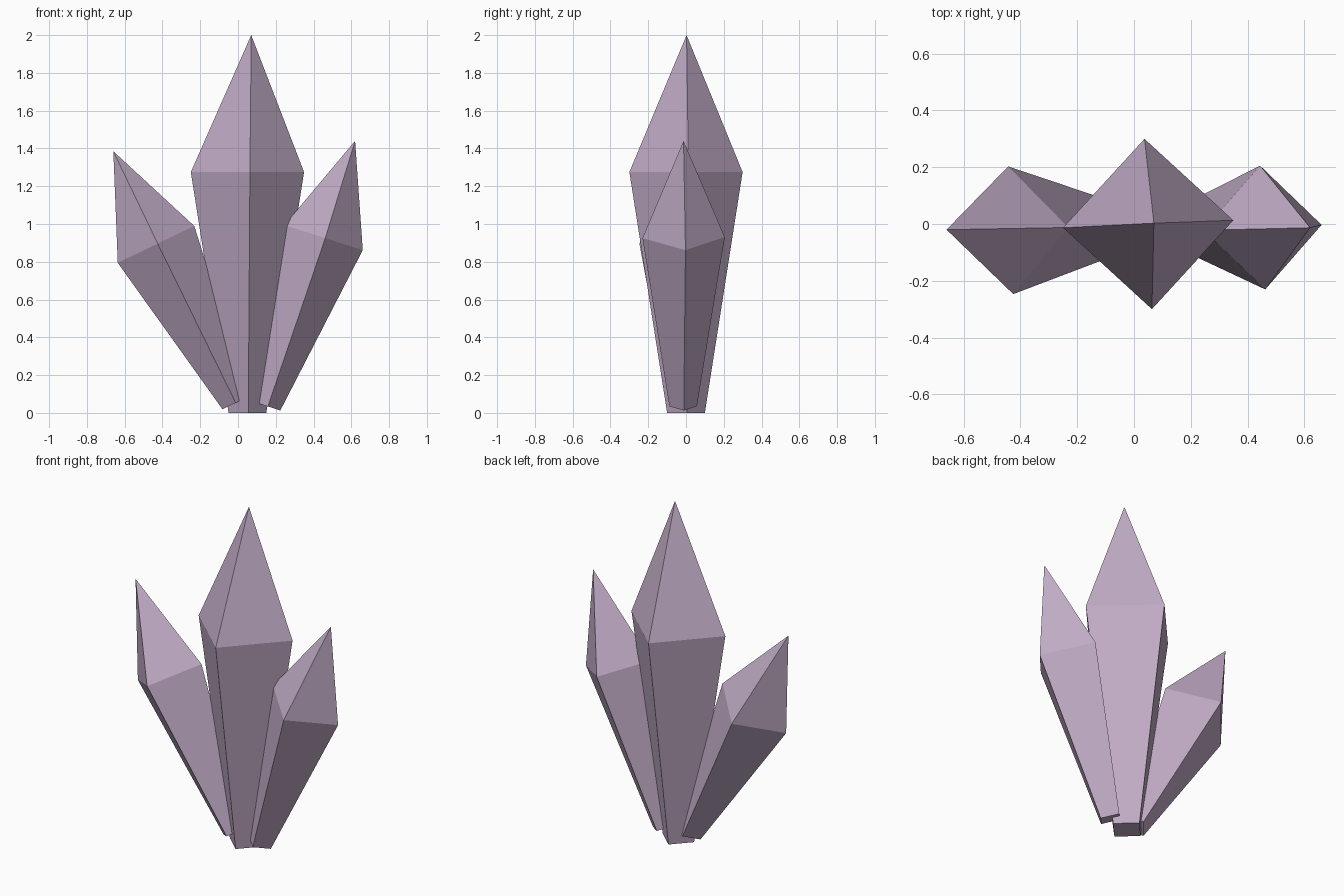
import bpy
import bmesh
from math import radians
from mathutils import Matrix, Vector

cube = bpy.data.objects.get("Cube")
if cube:
    bpy.data.objects.remove(cube, do_unlink=True)

# Single pale violet stone colour
stone = bpy.data.materials.new("pale_violet")
stone.use_nodes = True
colour = (0.53, 0.41, 0.56, 1.0)
stone.diffuse_color = colour
stone.node_tree.nodes["Principled BSDF"].inputs["Base Color"].default_value = colour

SIDES = 4


def crystal(name, base, shoulder, tip, radius, tilt):
    """Four-sided shaft widening from base to shoulder, then a pointed cap."""
    bm = bmesh.new()
    turn = Matrix.Rotation(radians(tilt), 3, "Y") @ Matrix.Rotation(radians(2.5), 3, "Z")

    def ring(centre, r):
        spokes = [Matrix.Rotation(radians(360 * i / SIDES), 3, "Z") @ Vector((r, 0, 0))
                  for i in range(SIDES)]
        return [bm.verts.new(Vector(centre) + turn @ s) for s in spokes]

    foot = ring(base, radius / 3)
    top = ring(shoulder, radius)
    point = bm.verts.new(tip)
    bm.faces.new(foot[::-1])
    for i in range(SIDES):
        j = (i + 1) % SIDES
        bm.faces.new((foot[i], foot[j], top[j], top[i]))
        bm.faces.new((top[i], top[j], point))
    bmesh.ops.recalc_face_normals(bm, faces=bm.faces)

    mesh = bpy.data.meshes.new(name)
    bm.to_mesh(mesh)
    bm.free()
    mesh.materials.append(stone)
    obj = bpy.data.objects.new(name, mesh)
    bpy.context.collection.objects.link(obj)


# Tall middle crystal and two shorter ones leaning outwards
crystal("middle_crystal", (0.05, 0, 0), (0.05, 0, 1.275), (0.07, 0.003, 2.0), 0.3, 0)
crystal("right_crystal", (-0.015, -0.015, 0.052), (-0.434, -0.022, 0.892),
        (-0.66, -0.02, 1.385), 0.225, -25.7)
crystal("left_crystal", (0.155, -0.015, 0.035), (0.453, -0.0125, 0.928),
        (0.62, -0.013, 1.44), 0.218, 17.7)
